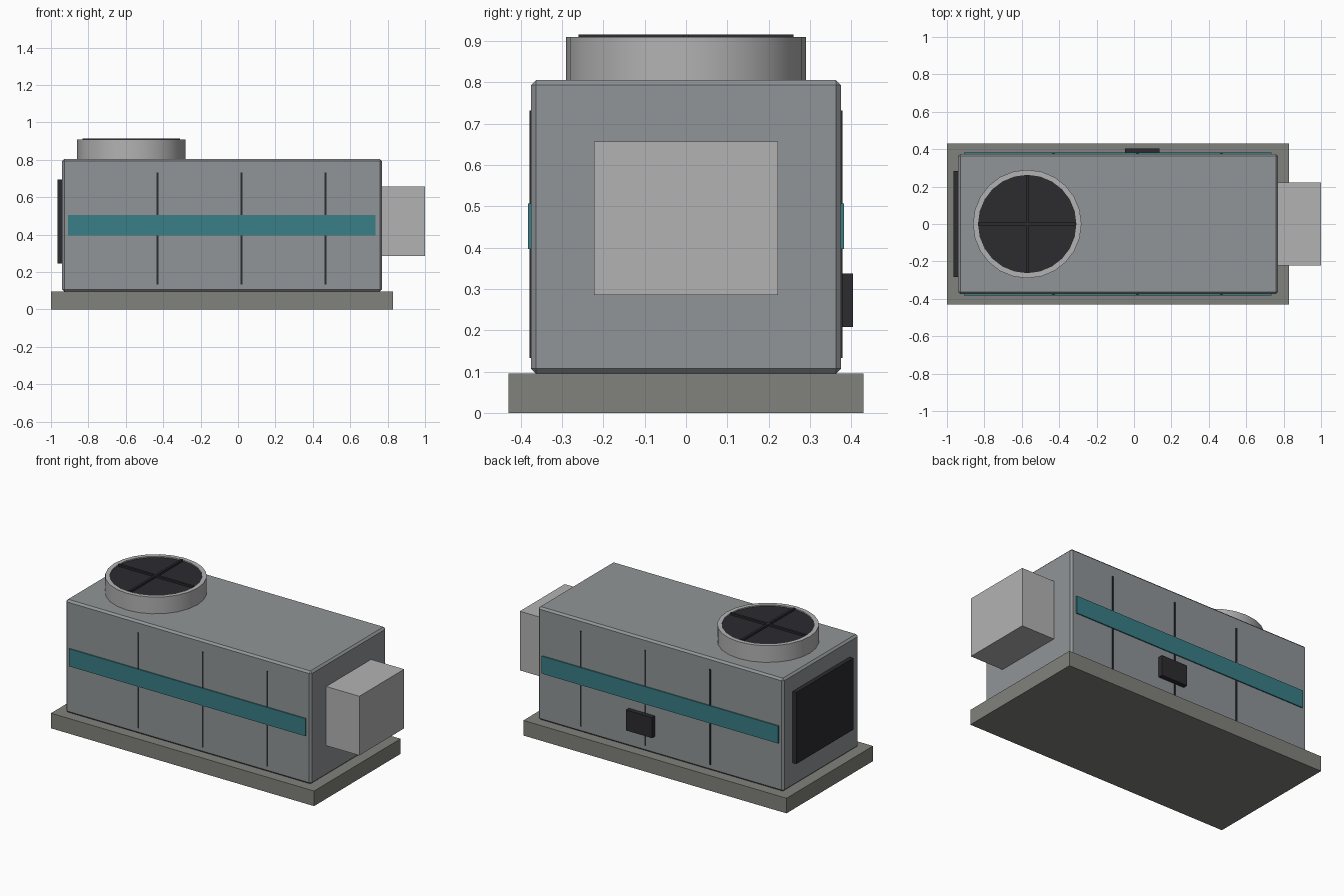
import bpy, bmesh, math

if "Cube" in bpy.data.objects:
    bpy.data.objects.remove(bpy.data.objects["Cube"])


def material(name, rgb):
    m = bpy.data.materials.new(name)
    m.diffuse_color = (*rgb, 1)
    m.use_nodes = True
    m.node_tree.nodes["Principled BSDF"].inputs["Base Color"].default_value = m.diffuse_color
    return m


steel = material("steel", (0.28, 0.30, 0.31))
duct_grey = material("duct_grey", (0.45, 0.45, 0.45))
concrete = material("concrete", (0.22, 0.22, 0.20))
dark = material("dark", (0.025, 0.025, 0.03))
teal = material("teal", (0.04, 0.21, 0.24))


def finish(bm, name, mat):
    bmesh.ops.recalc_face_normals(bm, faces=bm.faces)
    me = bpy.data.meshes.new(name)
    bm.to_mesh(me)
    bm.free()
    me.materials.append(mat)
    ob = bpy.data.objects.new(name, me)
    bpy.context.collection.objects.link(ob)
    return ob


def box(name, x, y, z, mat, chamfer=0):
    bm = bmesh.new()
    bmesh.ops.create_cube(bm, size=1)
    for v in bm.verts:
        v.co = [r[0] if c < 0 else r[1] for c, r in zip(v.co, (x, y, z))]
    ob = finish(bm, name, mat)
    if chamfer:
        b = ob.modifiers.new("chamfer", 'BEVEL')
        b.width, b.segments = chamfer, 1
    return ob


def lathe(name, centre, profile, sides, mat):
    # Revolve a (radius, z) outline about a vertical axis
    bm = bmesh.new()
    cx, cy = centre
    vs = [bm.verts.new((cx + r, cy, z)) for r, z in profile]
    es = [bm.edges.new((vs[i], vs[(i + 1) % len(vs)])) for i in range(len(vs))]
    bmesh.ops.spin(bm, geom=vs + es, cent=(cx, cy, 0), axis=(0, 0, 1),
                   angle=math.tau, steps=sides, use_duplicate=False)
    bmesh.ops.remove_doubles(bm, verts=bm.verts, dist=1e-4)
    ob = finish(bm, name, mat)
    bpy.ops.object.select_all(action='DESELECT')
    ob.select_set(True)
    bpy.context.view_layer.objects.active = ob
    bpy.ops.object.shade_smooth_by_angle(angle=math.radians(30))
    return ob


# Plinth, cabinet and side duct
box("base_slab", (-1, 0.83), (-0.43, 0.43), (0, 0.095), concrete)
box("cabinet", (-0.94, 0.77), (-0.375, 0.375), (0.095, 0.805), steel, 0.012)
box("outlet_duct", (0.765, 1.0), (-0.223, 0.223), (0.285, 0.657), duct_grey)

# Panel seams and colour band on both long sides
for side, s in (("front", -1), ("back", 1)):
    for i in range(3):
        x = -0.43 + 0.449 * i
        box(f"{side}_seam_{i + 1}", (x - 0.005, x + 0.005),
            sorted((s * 0.37, s * 0.379)), (0.133, 0.732), dark)
    box(f"{side}_band", (-0.908, 0.736), sorted((s * 0.37, s * 0.382)),
        (0.396, 0.506), teal)

# Intake grille on the left end, control box on the back
box("intake_grille", (-0.966, -0.935), (-0.283, 0.283), (0.245, 0.695), dark)
box("control_box", (-0.047, 0.135), (0.37, 0.404), (0.208, 0.337), dark)

# Roof fan: collar, dark disc and crossed guard bars
fx, fy = -0.571, 0
lathe("fan_collar", (fx, fy),
      [(0.29, 0.80), (0.29, 0.91), (0.263, 0.91), (0.263, 0.80)], 24, duct_grey)
bm = bmesh.new()
bmesh.ops.create_cone(bm, cap_ends=True, segments=24, radius1=0.264,
                      radius2=0.264, depth=0.1)
bmesh.ops.translate(bm, verts=bm.verts, vec=(fx, fy, 0.853))
finish(bm, "fan_disc", dark)
box("guard_bar_x", (fx - 0.26, fx + 0.26), (-0.007, 0.007), (0.90, 0.915), dark)
box("guard_bar_y", (fx - 0.007, fx + 0.007), (-0.26, 0.26), (0.90, 0.915), dark)
